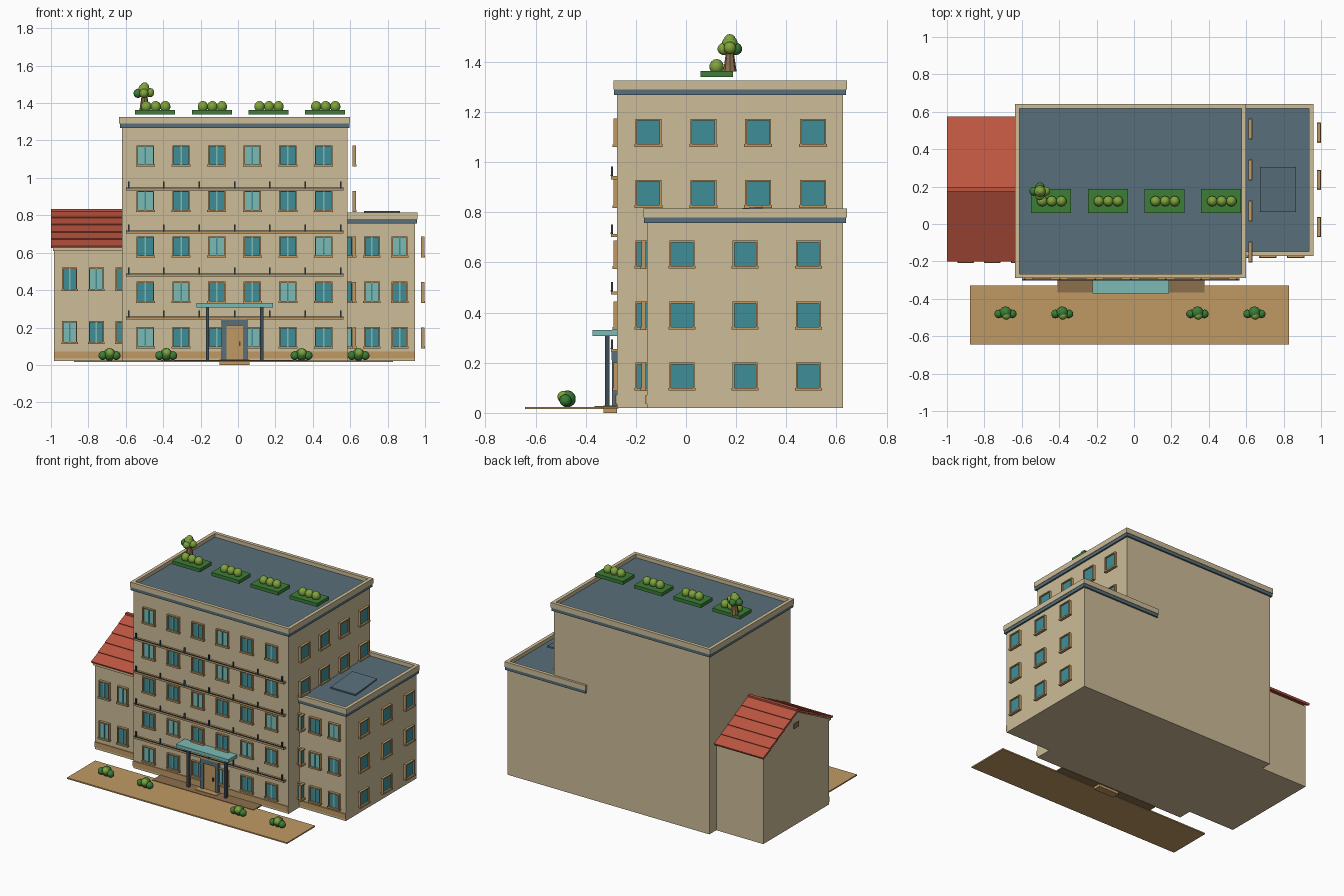
import bpy, bmesh, math
from mathutils import Matrix, Vector

if "Cube" in bpy.data.objects:
    bpy.data.objects.remove(bpy.data.objects["Cube"])


def material(name, hex_code):
    rgb = [int(hex_code[i:i + 2], 16) / 255 for i in (0, 2, 4)]
    col = [c / 12.92 if c < 0.04 else ((c + 0.055) / 1.055) ** 2.4 for c in rgb] + [1]
    m = bpy.data.materials.new(name)
    m.use_nodes = True
    m.diffuse_color = col
    m.node_tree.nodes["Principled BSDF"].inputs["Base Color"].default_value = col
    return m


WALL = material("wall_beige", "CDBC97")
SLATE = material("roof_slate", "586F7A")
GLASS = material("teal_glass", "3F8F98")
PALE = material("pale_glass", "7CBBB5")
TAN = material("tan_trim", "C09A64")
RED = material("roof_red", "BC5540")
DARK = material("dark_metal", "3D4C56")
HEDGE = material("hedge_green", "3C7D37")
LEAF = material("leaf_green", "7FA43C")
BARK = material("bark_brown", "8C6F4C")


class Part:
    """Collects solids into one object with one slot per colour."""

    def __init__(self, name):
        self.name, self.bm, self.mats = name, bmesh.new(), []

    def paint(self, verts, mat, smooth=False):
        if mat not in self.mats:
            self.mats.append(mat)
        for f in {f for v in verts for f in v.link_faces}:
            f.material_index = self.mats.index(mat)
            f.smooth = smooth

    def box(self, x, y, z, mat, turn=Matrix()):
        size = [b - a for a, b in (x, y, z)]
        mid = Vector([(a + b) / 2 for a, b in (x, y, z)])
        m = Matrix.Translation(mid) @ turn @ Matrix.Diagonal((*size, 1))
        self.paint(bmesh.ops.create_cube(self.bm, size=1, matrix=m)["verts"], mat)
        return self

    def blob(self, pos, r, mat, tall=1):
        m = Matrix.Translation(pos) @ Matrix.Diagonal((r, r, r * tall, 1))
        v = bmesh.ops.create_uvsphere(self.bm, u_segments=10, v_segments=7, radius=1, matrix=m)
        self.paint(v["verts"], mat, True)

    def cone(self, pos, r1, r2, h, mat):
        v = bmesh.ops.create_cone(self.bm, cap_ends=True, segments=8, radius1=r1, radius2=r2,
                                  depth=h, matrix=Matrix.Translation(pos))
        self.paint(v["verts"], mat)

    def ring(self, x, y, z, t, mat):
        self.box(x, (y[0], y[0] + t), z, mat).box(x, (y[1] - t, y[1]), z, mat)
        inner = (y[0] + t, y[1] - t)
        self.box((x[0], x[0] + t), inner, z, mat).box((x[1] - t, x[1]), inner, z, mat)

    def done(self):
        me = bpy.data.meshes.new(self.name)
        self.bm.to_mesh(me)
        self.bm.free()
        for m in self.mats:
            me.materials.append(m)
        ob = bpy.data.objects.new(self.name, me)
        bpy.context.collection.objects.link(ob)
        return ob


def block(name, x, y, top):
    # Wall block, slate cornice band, parapet and sunken roof deck
    p = Part(name)
    p.box(x, y, (0.02, top), WALL)
    grow = lambda r, d: (r[0] - d, r[1] + d)
    p.box(grow(x, 0.012), grow(y, 0.012), (top, top + 0.022), SLATE)
    p.ring(grow(x, 0.015), grow(y, 0.015), (top + 0.022, top + 0.058), 0.024, WALL)
    p.box(grow(x, -0.005), grow(y, -0.005), (top + 0.02, top + 0.032), SLATE)
    p.done()


def window(p, u, z, w, h, out, side, glass, mullion):
    # Frame bars, wider sill and pane; "out" is the outer face, depth goes inward
    def bar(u0, u1, z0, z1, d0, d1, mat):
        if side:
            p.box((out - d1, out - d0), (u0, u1), (z0, z1), mat)
        else:
            p.box((u0, u1), (out + d0, out + d1), (z0, z1), mat)
    t, a, b = 0.007, w / 2, h / 2
    for s in (-1, 1):
        c = u + s * (a - t / 2)
        bar(c - t / 2, c + t / 2, z - b, z + b, 0, 0.018, TAN)
    bar(u - a + t, u + a - t, z + b - t, z + b, 0, 0.018, TAN)
    bar(u - a - 0.004, u + a + 0.004, z - b - 0.004, z - b + t, -0.003, 0.018, TAN)
    bar(u - a + t, u + a - t, z - b + t, z + b - t, 0.009, 0.015, glass)
    if mullion:
        bar(u - 0.004, u + 0.004, z - b + t, z + b - t, 0.005, 0.009, PALE if glass is GLASS else GLASS)


def window_grid(name, cols, rows, w, h, out, side=False, shifts=(0, 1, 2, 0, 0)):
    p = Part(name)
    for r, z in enumerate(rows):
        for c, u in enumerate(cols):
            pale = not side and c % 3 == shifts[r]
            window(p, u, z, w, h, out, side, PALE if pale else GLASS, not side)
    p.done()


# Building masses
MX, MY = (-0.62, 0.585), (-0.275, 0.627)
block("main_block", MX, MY, 1.268)
block("right_wing", (0.345, 0.945), (-0.155, 0.627), 0.757)

# Left wing with gabled wall
LY0, LY1, RIDGE = -0.18, 0.55, 0.187
left = Part("left_wing")
left.box((-0.985, -0.6), (LY0, LY1), (0.02, 0.62), WALL)
gable = [[left.bm.verts.new((x, y, z)) for y, z in ((LY0, 0.62), (LY1, 0.62), (RIDGE, 0.81))]
         for x in (-0.985, -0.62)]
left.bm.faces.new(gable[0])
left.bm.faces.new(gable[1])
for i in range(3):
    left.bm.faces.new([gable[0][i], gable[0][i - 1], gable[1][i - 1], gable[1][i]])
bmesh.ops.recalc_face_normals(left.bm, faces=left.bm.faces)
left.box((-0.99, -0.98), (0.16, 0.215), (0.70, 0.735), BARK)
left.box((-0.99, -0.62), (LY0 - 0.012, LY0 + 0.01), (0.61, 0.632), WALL)
left.done()

# Overlapping roof tile courses on both slopes
roof = Part("left_wing_roof")
rise, run, n = 0.192, 0.38, 5
slope = math.atan2(rise, run)
for s in (-1, 1):
    for i in range(n):
        k = (i + 0.5) / n
        y, z = RIDGE + s * run * k, 0.822 - rise * k
        half = run / n / 2 / math.cos(slope) + 0.004
        roof.box((-1.0, -0.62), (y - half, y + half), (z - 0.007, z + 0.007), RED,
                 Matrix.Rotation(-s * (slope - 0.06), 4, "X"))
roof.box((-1.0, -0.62), (RIDGE - 0.012, RIDGE + 0.012), (0.815, 0.833), RED)
roof.done()

# Windows
ROWS = [0.147 + 0.243 * i for i in range(5)]
window_grid("main_front_windows", [-0.495 + 0.1905 * i for i in range(6)], ROWS, 0.093, 0.11, -0.29)
SIDE = [-0.15 + 0.219 * i for i in range(4)]
window_grid("main_side_windows", SIDE, ROWS[3:], 0.104, 0.108, 0.63, True)
window_grid("main_side_lower_windows", SIDE[:1], ROWS[:3], 0.104, 0.108, 0.63, True)
window_grid("right_wing_side_windows", [-0.016, 0.236, 0.488], ROWS[:3], 0.1, 0.108, 0.997, True)
window_grid("right_wing_front_windows", [0.568, 0.716, 0.864], ROWS[:3], 0.085, 0.11, -0.178)
window_grid("left_wing_windows", [-0.9, -0.757, -0.614], [0.175, 0.46], 0.08, 0.12, -0.205)

# Ledges with short posts between floors
ledges = Part("floor_ledges")
for i in range(4):
    z = 0.25 + 0.23 * i
    ledges.box((-0.6, 0.565), (-0.3, -0.27), (z - 0.008, z + 0.004), TAN)
    ledges.box((-0.6, 0.565), (-0.302, -0.294), (z + 0.004, z + 0.009), DARK)
    for j in range(7):
        x = -0.585 + 0.189 * j
        ledges.box((x - 0.004, x + 0.004), (-0.3, -0.292), (z, z + 0.042), DARK)
ledges.done()

# Tan plinth strips along the front
plinth = Part("plinth")
for x, y in ((MX, MY[0]), ((0.585, 0.945), -0.155), ((-0.985, -0.62), LY0)):
    plinth.box(x, (y - 0.006, y + 0.01), (0.035, 0.072), TAN)
plinth.done()

# Pavement, entrance platform and step
Part("pavement").box((-0.877, 0.83), (-0.643, -0.33), (0.015, 0.024), TAN).done()
Part("entrance_platform").box((-0.41, 0.376), (-0.365, -0.27), (0.018, 0.027), BARK).done()
Part("entrance_step").box((-0.1, 0.062), (-0.33, -0.275), (0, 0.03), TAN).done()

# Door with slate surround
door = Part("entrance_door")
for a, b in ((-0.087, -0.062), (0.027, 0.052)):
    door.box((a, b), (-0.296, -0.27), (0.03, 0.215), SLATE)
door.box((-0.087, 0.052), (-0.298, -0.27), (0.21, 0.243), SLATE)
door.box((-0.062, 0.027), (-0.288, -0.27), (0.03, 0.21), TAN)
door.box((0.006, 0.014), (-0.296, -0.288), (0.1, 0.125), DARK)
door.done()

# Canopy on two posts
canopy = Part("entrance_canopy")
canopy.box((-0.222, 0.186), (-0.372, -0.27), (0.307, 0.33), PALE)
for x in (-0.163, 0.126):
    canopy.box((x - 0.009, x + 0.009), (-0.324, -0.306), (0.02, 0.31), DARK)
canopy.done()

# Tilted roof hatch on the right wing
hatch = Part("roof_hatch")
hatch.box((0.674, 0.866), (0.064, 0.305), (0.803, 0.813), SLATE, Matrix.Rotation(0.08, 4, "X"))
hatch.done()

# Roof planters, each with three round shrubs
for i in range(4):
    x = -0.443 + 0.303 * i
    p = Part("roof_planter_%d" % (i + 1))
    p.box((x - 0.107, x + 0.107), (0.058, 0.188), (1.34, 1.364), HEDGE)
    for k in (-1, 0, 1):
        p.blob((x + 0.003 + k * 0.051, 0.122, 1.381), 0.029, LEAF, 1.05)
    p.done()

# Roof tree
tree = Part("roof_tree")
tree.cone((-0.5, 0.175, 1.402), 0.027, 0.015, 0.08, BARK)
for dx, dy, dz, r, mat in ((0, 0, 0.02, 0.032, LEAF), (-0.032, 0, 0, 0.025, HEDGE),
                           (0.032, 0, 0.004, 0.025, LEAF), (0, 0.024, 0, 0.025, HEDGE),
                           (0, -0.024, 0, 0.025, LEAF), (0.004, 0, 0.035, 0.024, LEAF)):
    tree.blob((-0.503 + dx, 0.175 + dy, 1.452 + dz), r, mat)
tree.done()

# Bushes on the pavement
for i, x in enumerate((-0.687, -0.384, 0.34, 0.644)):
    b = Part("bush_%d" % (i + 1))
    for dx, dy, dz, r, mat in ((0, 0.004, 0.006, 0.034, HEDGE), (-0.036, -0.004, 0, 0.024, HEDGE),
                               (0.036, -0.004, 0, 0.024, HEDGE), (0.004, -0.012, 0.014, 0.024, LEAF)):
        b.blob((x + dx, -0.477 + dy, 0.05 + dz), r, mat)
    b.done()
